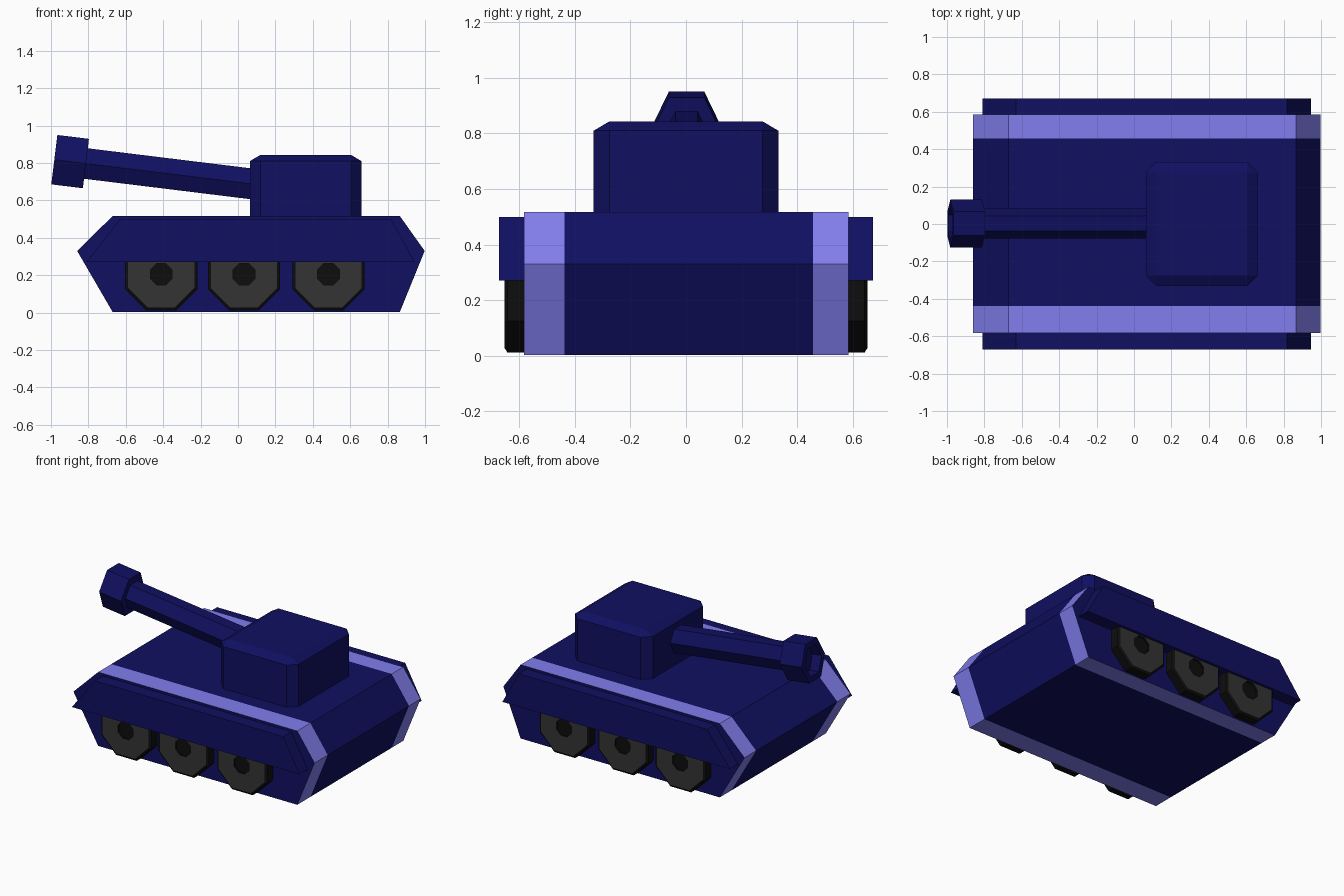
import bpy, bmesh, math
from mathutils import Vector

if "Cube" in bpy.data.objects:
    bpy.data.objects.remove(bpy.data.objects["Cube"])


def material(name, rgb):
    m = bpy.data.materials.new(name)
    m.diffuse_color = (*rgb, 1)
    m.use_nodes = True
    m.node_tree.nodes["Principled BSDF"].inputs["Base Color"].default_value = m.diffuse_color
    return m


NAVY = material("navy", (0.005, 0.005, 0.12))
STRIPE = material("stripe_blue", (0.22, 0.21, 0.85))
GREY = material("wheel_grey", (0.033, 0.033, 0.033))
BLACK = material("tyre_black", (0.004, 0.004, 0.004))


def loft(name, rings, mats, bands=None):
    """Skin equal-length rings and cap both ends; bands gives a material index per band."""
    bm = bmesh.new()
    loops = [[bm.verts.new(p) for p in ring] for ring in rings]
    n = len(rings[0])
    for b, (lo, hi) in enumerate(zip(loops, loops[1:])):
        for i in range(n):
            j = (i + 1) % n
            f = bm.faces.new((lo[i], lo[j], hi[j], hi[i]))
            f.material_index = bands[b] if bands else 0
    bm.faces.new(loops[0])
    bm.faces.new(loops[-1])
    bmesh.ops.remove_doubles(bm, verts=bm.verts, dist=1e-5)
    bmesh.ops.recalc_face_normals(bm, faces=bm.faces)
    mesh = bpy.data.meshes.new(name)
    bm.to_mesh(mesh)
    bm.free()
    for m in mats:
        mesh.materials.append(m)
    ob = bpy.data.objects.new(name, mesh)
    bpy.context.collection.objects.link(ob)
    return ob


def side_profile(points, y):
    return [(x, y, z) for x, z in points]


# Hull with a light stripe running round each side
hull = [(-0.67, 0.003), (-0.86, 0.33), (-0.67, 0.517),
        (0.865, 0.517), (0.998, 0.33), (0.865, 0.003)]
loft("hull", [side_profile(hull, y) for y in (-0.583, -0.438, 0.457, 0.585)],
     [NAVY, STRIPE], [1, 0, 1])

# Side skirts and wheels
skirt = [(-0.81, 0.27), (-0.632, 0.50), (0.818, 0.50), (0.945, 0.27)]


def wheel_ring(cx, apothem, y):
    r = apothem / math.cos(math.pi / 8)
    angles = [math.pi / 8 + k * math.pi / 4 for k in range(8)]
    return [(cx + r * math.cos(a), y, 0.205 + r * math.sin(a)) for a in angles]


wheel_steps = [(0.193, 0.57), (0.193, 0.643), (0.177, 0.653), (0.058, 0.653), (0.058, 0.64)]
for side, s in (("front", -1), ("back", 1)):
    loft(f"{side}_skirt", [side_profile(skirt, s * y) for y in (0.58, 0.672)], [NAVY])
    for i, cx in enumerate((-0.41, 0.032, 0.484)):
        wheel = loft(f"{side}_wheel_{i + 1}",
                     [wheel_ring(cx, a, s * y) for a, y in wheel_steps],
                     [BLACK, GREY], [0, 0, 1, 0])


# Turret with chamfered corners and top
def turret_ring(cut_x, cut_y, inset, z):
    hx, hy = 0.299 - inset, 0.332 - inset
    corners = [(hx, hy - cut_y), (hx - cut_x, hy)]
    quarter = []
    for sx, sy, order in ((1, 1, 1), (-1, 1, -1), (-1, -1, 1), (1, -1, -1)):
        quarter += [(0.362 + sx * x, sy * y, z) for x, y in corners[::order]]
    return quarter


loft("turret", [turret_ring(0.056, 0.056, 0, 0.50), turret_ring(0.056, 0.056, 0, 0.81),
                turret_ring(0, 0, 0.056, 0.843)], [NAVY])

# Gun: hexagonal barrel and muzzle along a slightly raised axis
tip = Vector((-0.982, 0.002, 0.818))
axis = Vector((math.cos(math.radians(7)), 0, -math.sin(math.radians(7))))
up = Vector((-axis.z, 0, axis.x))


def gun_ring(dist, half_width, half_height):
    c = tip + axis * dist
    ring = []
    for k in range(6):
        a = k * math.pi / 3
        h = half_height / math.sin(math.pi / 3) * math.sin(a)
        ring.append(c + Vector((0, half_width * math.cos(a), 0)) + up * h)
    return ring


loft("gun_barrel", [gun_ring(0.12, 0.08, 0.082), gun_ring(1.15, 0.08, 0.082)], [NAVY])
loft("muzzle", [gun_ring(0.07, 0.09, 0.094), gun_ring(0, 0.09, 0.094),
                gun_ring(0, 0.128, 0.133), gun_ring(0.17, 0.128, 0.133)], [NAVY])
